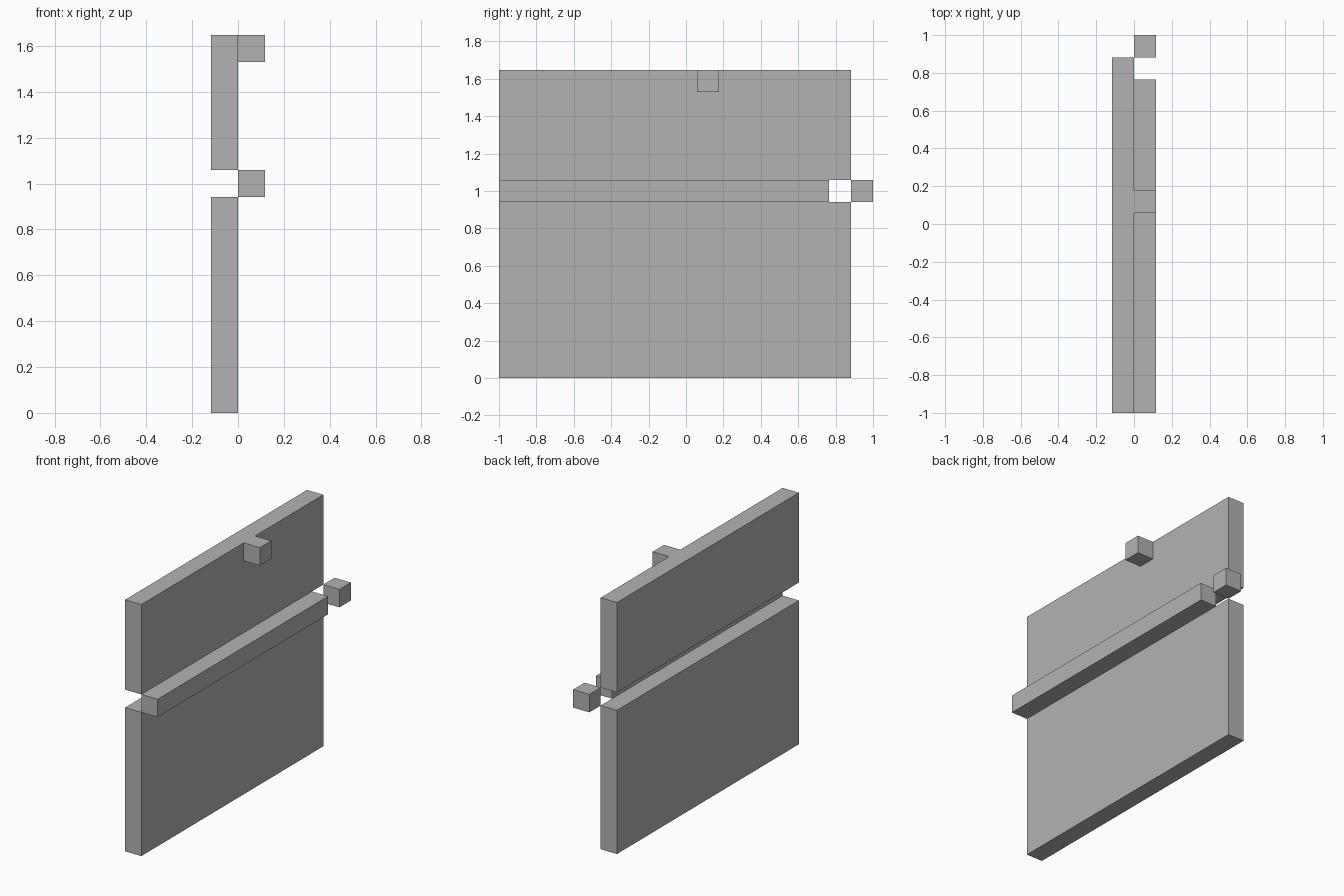
import bpy
import bmesh
from mathutils import Matrix, Vector

cube = bpy.data.objects.get("Cube")
if cube:
    bpy.data.objects.remove(cube, do_unlink=True)

# The whole piece sits on a grid 17 units long
U = 2 / 17

grey = bpy.data.materials.new("plain grey")
grey.use_nodes = True
colour = (0.45, 0.45, 0.45, 1)
grey.diffuse_color = colour
grey.node_tree.nodes["Principled BSDF"].inputs["Base Color"].default_value = colour


def block(name, low, high):
    """Box between two grid corners, with y counted from the front end."""
    low, high = Vector(low) * U, Vector(high) * U
    centre = (low + high) / 2 - Vector((0, 1, 0))
    bm = bmesh.new()
    bmesh.ops.create_cube(bm, size=1, matrix=Matrix.Diagonal((*(high - low), 1)))
    mesh = bpy.data.meshes.new(name)
    bm.to_mesh(mesh)
    bm.free()
    mesh.materials.append(grey)
    obj = bpy.data.objects.new(name, mesh)
    obj.location = centre
    bpy.context.collection.objects.link(obj)
    return obj


# Two upright panels with a slot between them
block("lower_panel", (-1, 0, 0), (0, 16, 8))
block("upper_panel", (-1, 0, 9), (0, 16, 14))

# Rail beside the slot, and the small blocks
block("slot_rail", (0, 0, 8), (1, 15, 9))
block("end_block", (0, 16, 8), (1, 17, 9))
block("top_knob", (0, 9, 13), (1, 10, 14))
